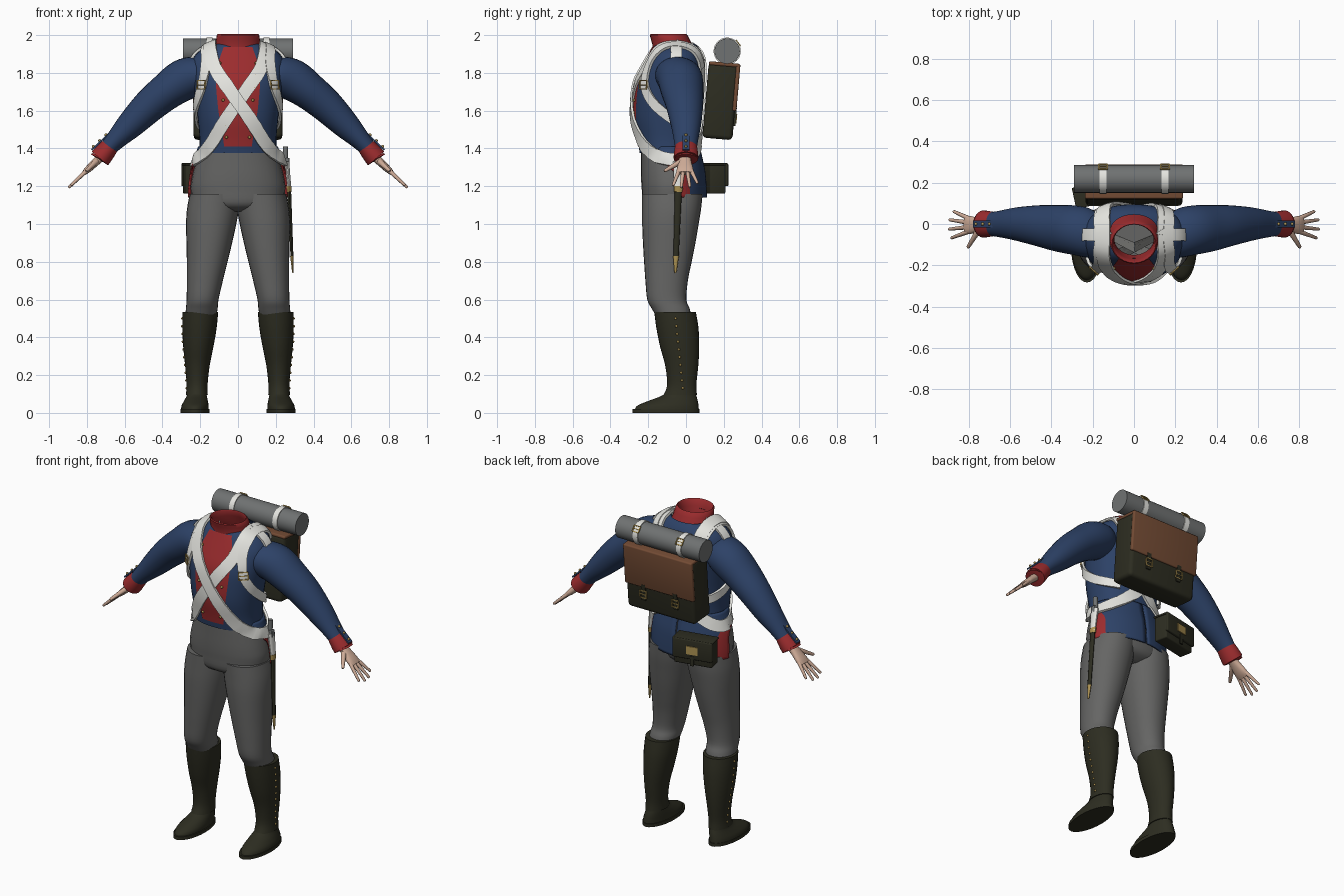
import bpy, bmesh, math
from mathutils import Vector as V, Matrix
from mathutils.bvhtree import BVHTree

if "Cube" in bpy.data.objects:
    bpy.data.objects.remove(bpy.data.objects["Cube"])

COL = dict(blue_cloth=(.026, .054, .135), red_cloth=(.33, .025, .027), white_leather=(.78, .78, .74),
           grey_cloth=(.13, .13, .127), blanket_grey=(.16, .168, .168), black_leather=(.026, .026, .015),
           brown_hide=(.17, .07, .034), brass=(.42, .29, .085), skin=(.62, .41, .31))
MAT = {}
for k, c in COL.items():
    MAT[k] = bpy.data.materials.new(k)
    MAT[k].diffuse_color = (*c, 1)


def make(name, bm, *mats):
    bmesh.ops.recalc_face_normals(bm, faces=bm.faces[:])
    me = bpy.data.meshes.new(name)
    bm.to_mesh(me)
    bm.free()
    for m in mats:
        me.materials.append(MAT[m])
    ob = bpy.data.objects.new(name, me)
    bpy.context.collection.objects.link(ob)
    return ob


def curve(pts, n=4):
    """Catmull-Rom through tuples of any length."""
    out = []
    for i in range(len(pts) - 1):
        a, b, c, d = pts[max(i - 1, 0)], pts[i], pts[i + 1], pts[min(i + 2, len(pts) - 1)]
        for k in range(n):
            t = k / n
            out.append(tuple(.5 * (2 * q + (r - p) * t + (2 * p - 5 * q + 4 * r - s) * t * t
                                   + (3 * q - p - 3 * r + s) * t ** 3) for p, q, r, s in zip(a, b, c, d)))
    return out + [tuple(pts[-1])]


def loft(name, rings, mat, seg=28, p=2.0, caps=(True, True)):
    """Skin rings of (centre, axis u, axis v)."""
    bm, rows = bmesh.new(), []
    f = lambda x: math.copysign(abs(x) ** (2 / p), x)
    for c, u, v in rings:
        rows.append([bm.verts.new(c + u * f(math.cos(a)) + v * f(math.sin(a)))
                     for a in (2 * math.pi * i / seg for i in range(seg))])
    for r, q in zip(rows, rows[1:]):
        for i in range(seg):
            j = (i + 1) % seg
            bm.faces.new((r[i], r[j], q[j], q[i]))
    for on, r in zip(caps, (rows[0], rows[-1])):
        if on:
            bm.faces.new(r)
    return make(name, bm, mat)


def stack(name, rows, mat, s=1, n=4, **kw):
    """Horizontal rings given as (z, x0, x1, y0, y1)."""
    return loft(name, [(V((s * (a + b) / 2, (c + d) / 2, z)), V(((b - a) / 2, 0, 0)), V((0, (d - c) / 2, 0)))
                       for z, a, b, c, d in curve(rows, n)], mat, **kw)


def tube(name, a, b, ra, rb, mat, seg=10, flat=1.0, side=V((0, 1, 0)), tip=False):
    a, b = V(a), V(b)
    d = (b - a).normalized()
    v = (side - d * side.dot(d)).normalized()
    u = d.cross(v)
    prof = [(0, ra), (1, rb)] + ([(1 + .7 * rb / (b - a).length, rb * .6)] if tip else [])
    return loft(name, [(a.lerp(b, t), u * r * flat, v * r) for t, r in prof], mat, seg)


def box(name, size, loc, mat, M=Matrix(), bevel=0.0):
    bm = bmesh.new()
    bmesh.ops.create_cube(bm, size=1, matrix=M @ Matrix.Translation(loc) @ Matrix.Diagonal((*size, 1)))
    if bevel:
        bmesh.ops.bevel(bm, geom=bm.edges[:], offset=bevel, segments=3, affect='EDGES', profile=.5)
    return make(name, bm, mat)


def facing(p, n):
    return Matrix.Translation(p) @ n.to_track_quat('Z', 'Y').to_matrix().to_4x4()


def buckle(name, M, w, h, t=.006):
    """Square brass frame lying in the local XY plane."""
    bm = bmesh.new()
    for sz, lo in (((w, t, t), (0, h / 2, 0)), ((w, t, t), (0, -h / 2, 0)), ((t, h, t), (w / 2, 0, 0)),
                   ((t, h, t), (-w / 2, 0, 0)), ((w, t * .7, t), (0, 0, 0))):
        bmesh.ops.create_cube(bm, size=1, matrix=M @ Matrix.Translation(lo) @ Matrix.Diagonal((*sz, 1)))
    return make(name, bm, 'brass')


def buttons(name, pts, r=.008):
    bm = bmesh.new()
    for p in pts:
        bmesh.ops.create_uvsphere(bm, u_segments=8, v_segments=5, radius=r, matrix=Matrix.Translation(p))
    return make(name, bm, 'brass')


def bvh(*obs):
    vs, fs = [], []
    for o in obs:
        k = len(vs)
        vs += [v.co.copy() for v in o.data.vertices]
        fs += [[i + k for i in p.vertices] for p in o.data.polygons]
    return BVHTree.FromPolygons(vs, fs)


# coat body, collar and trousers seat
sym = lambda rows: [(z, -r, r, a, b) for z, r, a, b in rows]
torso = stack('coat_body', sym([(1.375, .205, -.245, .065), (1.45, .203, -.257, .065), (1.55, .212, -.275, .07),
              (1.65, .225, -.275, .08), (1.75, .24, -.262, .09), (1.84, .25, -.222, .095), (1.895, .225, -.195, .088),
              (1.93, .18, -.178, .07), (1.955, .12, -.165, .045)]), 'blue_cloth', seg=40, p=2.25, caps=(False, False))
stack('collar', sym([(1.90, .135, -.178, .055), (1.95, .12, -.178, .032), (2.0, .112, -.192, .008),
      (1.998, .1, -.18, -.003), (1.93, .095, -.16, .02), (1.90, .1, -.15, .03)]), 'red_cloth', caps=(False, False), n=2)
seat = stack('trouser_seat', sym([(1.065, .10, -.16, .01), (1.10, .225, -.222, .07), (1.18, .25, -.234, .088),
             (1.25, .243, -.238, .09), (1.33, .222, -.238, .08), (1.41, .195, -.238, .055)]), 'grey_cloth', p=2.2)

# coat tails with red turnbacks
bm = bmesh.new()
NT = 14
tail_rows = curve([(1.41, .207, .150, 118), (1.35, .228, .163, 112), (1.28, .25, .178, 86), (1.2, .262, .185, 82),
                   (1.14, .264, .187, 80)], 3)
for s in (1, -1):
    grid = [[bm.verts.new((s * rx * math.sin(a), -.08 + ry * math.cos(a), z))
             for a in (math.radians(1 + (mx - 1) * i / NT) for i in range(NT + 1))] for z, rx, ry, mx in tail_rows]
    for r, q in zip(grid, grid[1:]):
        for i in range(NT):
            f = bm.faces.new((r[i], r[i + 1], q[i + 1], q[i]))
            f.material_index = int(i >= NT - 4 and q[i].co.z < 1.31)
tails = make('coat_tails', bm, 'blue_cloth', 'red_cloth')
mod = tails.modifiers.new('thickness', 'SOLIDIFY')
mod.thickness, mod.offset = .008, 0

BODY, TORSO = bvh(torso, seat, tails), bvh(torso)


def on_body(p):
    """Surface point and normal nearest the body axis ray through p."""
    p = V(p)
    c = V((p.x * .5, -.08, min(p.z, 1.8)))
    d = (p - c).normalized()
    hit, n, _, _ = BODY.ray_cast(c + d * .6, -d)
    if hit is None:
        hit, n, _, _ = BODY.find_nearest(p)
    return hit, (n if n.dot(d) > 0 else -n)


def strap(name, pts, w, lift, mat='white_leather', n=6):
    """Flat belt laid over the body along a path."""
    path = [on_body(p) for p in curve(pts, n)]
    bm, rows = bmesh.new(), []
    for i, (p, nrm) in enumerate(path):
        t = (path[min(i + 1, len(path) - 1)][0] - path[max(i - 1, 0)][0]).normalized()
        side = t.cross(nrm).normalized() * w / 2
        top, low = [], []
        for k in (-1, 0, 1):
            h, hn = on_body(p + side * k)
            if (h - p - side * k).length > .03:
                h, hn = p + side * k, nrm
            top.append(bm.verts.new(h + hn * (lift + .004)))
            low.append(bm.verts.new(h + hn * (lift - .01)))
        rows.append(top + low[::-1])
    for a, b in zip(rows, rows[1:]):
        for i in range(6):
            bm.faces.new((a[i], a[(i + 1) % 6], b[(i + 1) % 6], b[i]))
    bm.faces.new(rows[0])
    bm.faces.new(rows[-1])
    return make(name, bm, mat)


def chest(x, z, off=.004):
    h, n, _, _ = TORSO.ray_cast(V((x, -1, z)), V((0, 1, 0)))
    return h + (n if n.y < 0 else -n) * off


# red chest panel with button rows
bm, rows = bmesh.new(), []
for z, w in curve([(1.41, .072), (1.5, .085), (1.62, .105), (1.8, .115), (1.935, .075)], 6):
    rows.append([bm.verts.new(chest(w * (i / 5 - 1), z)) for i in range(11)])
for a, b in zip(rows, rows[1:]):
    for i in range(10):
        bm.faces.new((a[i], a[i + 1], b[i + 1], b[i]))
make('chest_panel', bm, 'red_cloth')
buttons('chest_buttons', [chest(s * (.06 + .035 * k / 6), 1.46 + .065 * k, .006) for s in (1, -1) for k in range(7)])

for s, sd in ((1, 'left'), (-1, 'right')):
    X = lambda pts: [(s * x, y, z) for x, y, z in pts]
    # crossed shoulder belt running to the opposite hip
    strap('cross_belt_' + sd, X([(.13, .08, 1.86), (.145, -.02, 1.95), (.14, -.12, 1.93), (.112, -.2, 1.82),
          (.03, -.27, 1.69), (-.06, -.28, 1.56), (-.15, -.25, 1.43), (-.215, -.17, 1.36), (-.24, -.05, 1.335),
          (-.2, .05, 1.36), (-.1, .1, 1.43), (0, .1, 1.53), (.08, .1, 1.68), (.13, .08, 1.86)]),
          .068, .010 if s > 0 else .018)
    # pack strap and shoulder tab
    strap('pack_strap_' + sd, X([(.15, .1, 1.83), (.165, .03, 1.92), (.17, -.06, 1.96), (.17, -.14, 1.92),
          (.175, -.2, 1.85), (.188, -.22, 1.74), (.212, -.17, 1.64), (.23, -.08, 1.56), (.22, .02, 1.52),
          (.15, .08, 1.5)]), .05, .014)
    strap('shoulder_tab_' + sd, X([(.12, -.05, 1.96), (.19, -.05, 1.94), (.255, -.05, 1.88)]), .055, .012)
    p, n = on_body((s * .188, -.22, 1.735))
    buckle('strap_buckle_' + sd, facing(p + n * .02, n), .055, .045)

    # sleeve, following the lowered arm
    def limb(rows, n=4):
        r = curve(rows, n)
        out = []
        for i, (x, z, rp, cy, ry) in enumerate(r):
            a, b = r[max(i - 1, 0)], r[min(i + 1, len(r) - 1)]
            t = V((b[0] - a[0], 0, b[1] - a[1])).normalized()
            out.append((V((s * x, cy, z)), V((-s * t.z, 0, t.x)) * rp, V((0, ry, 0))))
        return out
    arm = loft('sleeve_' + sd, limb([(.14, 1.80, .065, -.06, .08), (.21, 1.79, .098, -.045, .118),
               (.29, 1.762, .110, -.03, .12), (.38, 1.70, .098, -.02, .112), (.47, 1.625, .089, -.008, .098),
               (.57, 1.525, .073, 0, .08), (.65, 1.443, .053, 0, .064), (.70, 1.388, .044, 0, .056)]), 'blue_cloth')
    loft('cuff_' + sd, limb([(.676, 1.414, .047, 0, .058), (.703, 1.381, .053, 0, .063), (.731, 1.347, .056, 0, .065),
         (.730, 1.349, .047, 0, .056)], 2), 'red_cloth')
    d, nn = V((s * .727, 0, -.687)), V((s * .687, 0, .727))
    tab = facing(V((s * .703, 0, 1.41)) + nn * .036, nn)
    box('cuff_tab_' + sd, (.13, .035, .009) if abs((tab.to_3x3() @ V((1, 0, 0))).y) < .5 else (.035, .13, .009),
        (0, 0, 0), 'blue_cloth', tab)
    buttons('cuff_buttons_' + sd, [V((s * .703, 0, 1.41)) + nn * .043 + d * k for k in (-.045, 0, .045)])

    # hand with spread fingers
    B, Y = V((s * .732, -.005, 1.348)), V((0, 1, 0))
    loft('palm_' + sd, [(B + d * t, nn * rn, Y * ry) for t, rn, ry in curve(
         [(-.02, .024, .03), (.03, .021, .034), (.085, .018, .044), (.115, .012, .042)], 3)], 'skin', 16, p=2.4)
    for k, (y0, y1, ln) in enumerate(((.033, .065, .19), (.012, .025, .218), (-.01, -.02, .222), (-.032, -.062, .205))):
        tube(f'finger_{k + 1}_{sd}', B + d * .095 + Y * y0, B + d * ln + Y * y1, .0115, .0075, 'skin', tip=True)
    tube('thumb_' + sd, B + d * .025 - Y * .022, B + d * .095 - Y * .105, .016, .009, 'skin', tip=True)

    # trouser leg, gaiter, shoe
    stack('trouser_leg_' + sd, [(.50, .118, .28, -.15, .03), (.55, .108, .276, -.18, .02), (.6, .103, .272, -.205, .002),
          (.7, .08, .271, -.215, .01), (.8, .055, .271, -.222, .03), (.9, .031, .273, -.228, .05),
          (1.0, .009, .275, -.232, .067), (1.08, -.005, .270, -.232, .08), (1.16, -.01, .255, -.232, .088)],
          'grey_cloth', s, p=2.15)
    gaiter = stack('gaiter_' + sd, [(.095, .160, .276, -.118, .058), (.15, .161, .272, -.10, .055),
                   (.25, .150, .28, -.11, .065), (.35, .130, .29, -.137, .07), (.45, .113, .295, -.157, .066),
                   (.535, .105, .294, -.168, .052)], 'black_leather', s)
    stack('shoe_' + sd, [(.018, .156, .302, -.272, .068), (.04, .156, .298, -.255, .066), (.065, .16, .285, -.195, .062),
          (.09, .165, .272, -.13, .055), (.12, .17, .265, -.09, .045)], 'black_leather', s)
    stack('sole_' + sd, [(0, .15, .305, -.283, .072), (.02, .15, .305, -.283, .072)], 'black_leather', s, n=1)
    G = bvh(gaiter)
    buttons('gaiter_buttons_' + sd, [G.ray_cast(V((s, -.055 + .038 * k / 9, .50 - .041 * k)), V((-s, 0, 0)))[0]
                                     for k in range(10)], .007)

# backpack with hide flap, tilted slightly
P = Matrix.Translation((0, .183, 1.65)) @ Matrix.Rotation(math.radians(-5), 4, 'X')
box('backpack', (.47, .16, .40), (0, 0, 0), 'black_leather', P, .022)
box('pack_flap', (.475, .022, .25), (0, .077, .08), 'brown_hide', P, .008)
box('pack_flap_top', (.475, .165, .02), (0, .004, .196), 'brown_hide', P, .008)
for x in (-.11, .11):
    box('flap_strap', (.028, .012, .10), (x, .083, -.075), 'black_leather', P)
    buckle('flap_buckle', P @ Matrix.Translation((x, .091, -.085)) @ Matrix.Rotation(math.pi / 2, 4, 'X'), .045, .045)

# rolled blanket and its straps
tube('bedroll', (-.29, .218, 1.915), (.29, .218, 1.915), .067, .067, 'blanket_grey', 32)
for x in (-.15, .15):
    tube('bedroll_strap', (x - .016, .218, 1.915), (x + .016, .218, 1.915), .072, .072, 'white_leather', 32)
    n = V((0, .8, .6))
    buckle('bedroll_buckle', facing(V((x, .218, 1.915)) + n * .073, n), .042, .036)

# cartridge box on the right hip
C = Matrix.Translation((-.17, .147, 1.238)) @ Matrix.Rotation(math.radians(12), 4, 'Z')
box('cartridge_box', (.235, .085, .155), (0, -.003, 0), 'black_leather', C, .008)
box('cartridge_lid', (.245, .018, .12), (0, .045, .022), 'black_leather', C, .006)
box('cartridge_lid_top', (.245, .1, .012), (0, 0, .078), 'black_leather', C, .004)
box('cartridge_plate', (.07, .008, .05), (0, .056, .02), 'brass', C)
box('cartridge_tongue', (.02, .008, .06), (0, .054, -.045), 'black_leather', C)

# bayonet in its scabbard on the left hip
tube('bayonet_socket', (.25, -.04, 1.30), (.252, -.04, 1.41), .014, .014, 'blanket_grey', 12)
box('bayonet_blade_root', (.02, .03, .05), (.262, -.04, 1.325), 'blanket_grey', bevel=.004)
tube('bayonet_frog', (.272, -.04, 1.18), (.256, -.04, 1.33), .022, .030, 'white_leather', 14, .5)
tube('scabbard', (.270, -.04, 1.20), (.286, -.053, .82), .019, .014, 'black_leather', 12, .55)
tube('scabbard_tip', (.2855, -.053, .83), (.29, -.056, .745), .0155, .006, 'brass', 12, .6, tip=True)
tube('scabbard_collar', (.2695, -.04, 1.20), (.2705, -.041, 1.17), .025, .022, 'brass', 12, .6)

# smooth shading with crisp edges
bpy.ops.object.select_all(action='SELECT')
bpy.context.view_layer.objects.active = torso
bpy.ops.object.shade_smooth_by_angle(angle=math.radians(40))

for m in bpy.data.materials:
    if m.users and not m.is_grease_pencil:
        m.use_nodes = True
        m.node_tree.nodes["Principled BSDF"].inputs["Base Color"].default_value = m.diffuse_color
